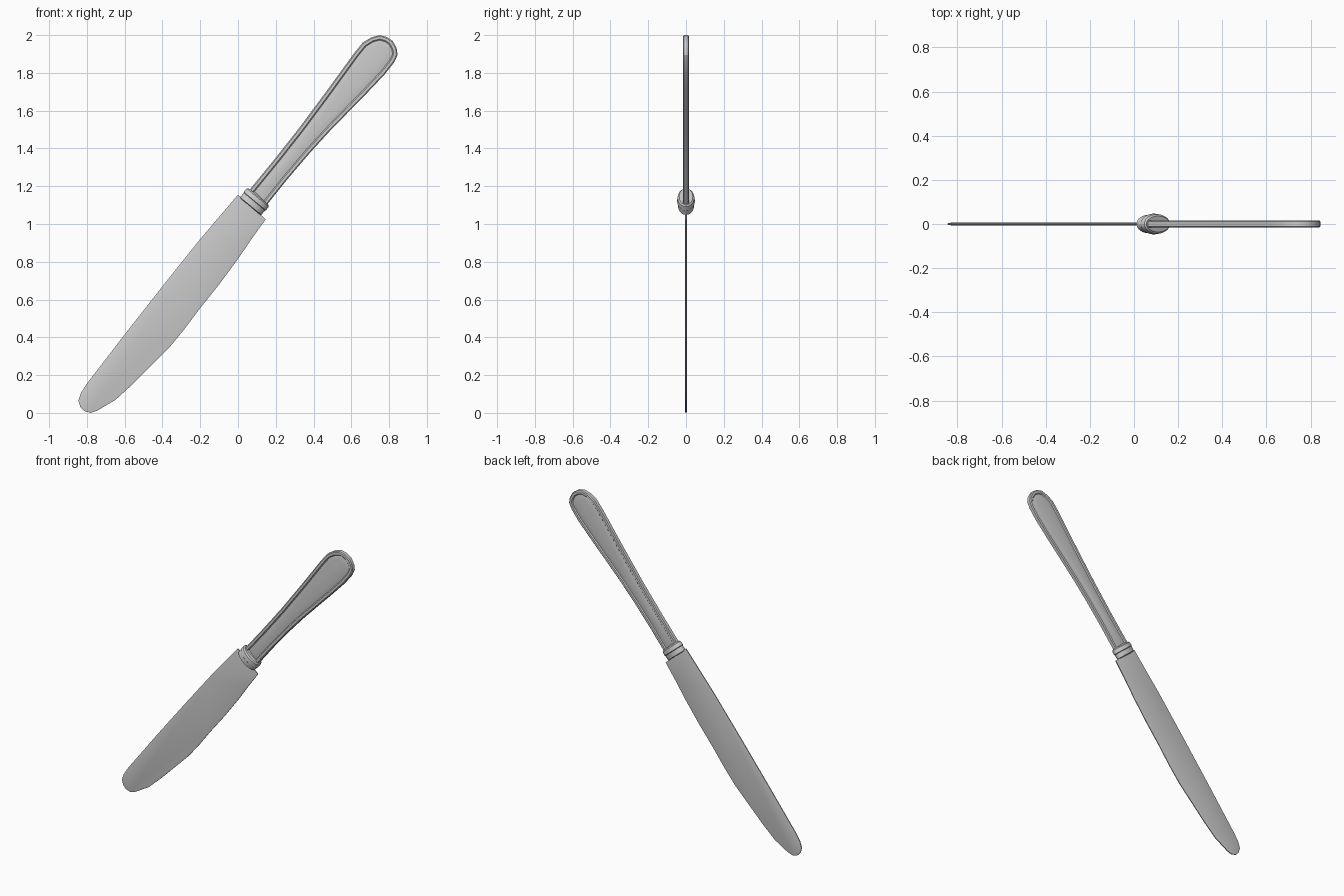
import bpy, bmesh, math
from mathutils import Vector

if "Cube" in bpy.data.objects:
    bpy.data.objects.remove(bpy.data.objects["Cube"])


def finish(bm, name, angle=30):
    bmesh.ops.recalc_face_normals(bm, faces=bm.faces)
    mesh = bpy.data.meshes.new(name)
    bm.to_mesh(mesh)
    bm.free()
    obj = bpy.data.objects.new(name, mesh)
    bpy.context.collection.objects.link(obj)
    bpy.ops.object.select_all(action='DESELECT')
    obj.select_set(True)
    bpy.context.view_layer.objects.active = obj
    bpy.ops.object.shade_smooth_by_angle(angle=math.radians(angle))
    return obj


def plate(name, outline, half, steps):
    """Flat outline in xz with thickness; each step insets both faces to a new half thickness."""
    bm = bmesh.new()
    n = len(outline)
    front = [bm.verts.new((x, -half, z)) for x, z in outline]
    back = [bm.verts.new((x, half, z)) for x, z in outline]
    caps = [bm.faces.new(front), bm.faces.new(back[::-1])]
    for i in range(n):
        j = (i + 1) % n
        bm.faces.new((front[i], back[i], back[j], front[j]))
    bmesh.ops.recalc_face_normals(bm, faces=bm.faces)
    for inset, y in steps:
        for cap, side in zip(caps, (-1, 1)):
            bmesh.ops.inset_region(bm, faces=[cap], thickness=inset,
                                   use_even_offset=True, use_boundary=True)
            for v in cap.verts:
                v.co.y = side * y
    return finish(bm, name)


# Blade: straight spine, curved cutting edge ground thin at the rim
blade = [(0.0, 1.155), (-0.2, 0.92), (-0.4, 0.67), (-0.6, 0.415), (-0.8, 0.155),
         (-0.832, 0.105), (-0.845, 0.065), (-0.835, 0.032), (-0.815, 0.01),
         (-0.78, 0.0), (-0.745, 0.012), (-0.65, 0.068), (-0.565, 0.145),
         (-0.465, 0.245), (-0.36, 0.35), (-0.28, 0.448), (-0.2, 0.555),
         (-0.1, 0.68), (0.0, 0.815), (0.075, 0.925), (0.147, 1.025)]
plate("blade", blade, 0.003, [(0.014, 0.006)])

# Handle: flared spoon outline, raised rim around a sunken, softly domed panel
handle = [(0.052, 1.17), (0.195, 1.345), (0.325, 1.51), (0.47, 1.705), (0.615, 1.905),
          (0.66, 1.96), (0.705, 1.988), (0.75, 2.0), (0.788, 1.99), (0.82, 1.968),
          (0.84, 1.93), (0.845, 1.895), (0.826, 1.855), (0.775, 1.79), (0.68, 1.69),
          (0.58, 1.588), (0.475, 1.48), (0.375, 1.37), (0.26, 1.235), (0.14, 1.085)]
plate("handle", handle, 0.011,
      [(0.006, 0.016), (0.014, 0.016), (0.006, 0.010), (0.016, 0.0125), (0.01, 0.0135)])

# Collar: stacked elliptical rings along the knife axis (along, half width, half depth)
axis = Vector((0.64, 0, 0.768))
across = Vector((0.768, 0, -0.64))
base = Vector((0.065, 1.0, 0)).xzy
base = Vector((0.065, 0, 1.092))
rings = [(0.0, 0.068, 0.036), (0.004, 0.073, 0.042), (0.034, 0.073, 0.043),
         (0.038, 0.077, 0.047), (0.062, 0.075, 0.044), (0.069, 0.069, 0.036),
         (0.069, 0.06, 0.024)]
bm = bmesh.new()
count = 32
loops = []
for t, w, d in rings:
    loops.append([bm.verts.new(base + axis * t
                               + across * (w * math.cos(a)) + Vector((0, d * math.sin(a), 0)))
                  for a in (2 * math.pi * i / count for i in range(count))])
for lo, hi in zip(loops, loops[1:]):
    for i in range(count):
        j = (i + 1) % count
        bm.faces.new((lo[i], lo[j], hi[j], hi[i]))
bm.faces.new(loops[0][::-1])
bm.faces.new(loops[-1])
finish(bm, "collar", 35)
